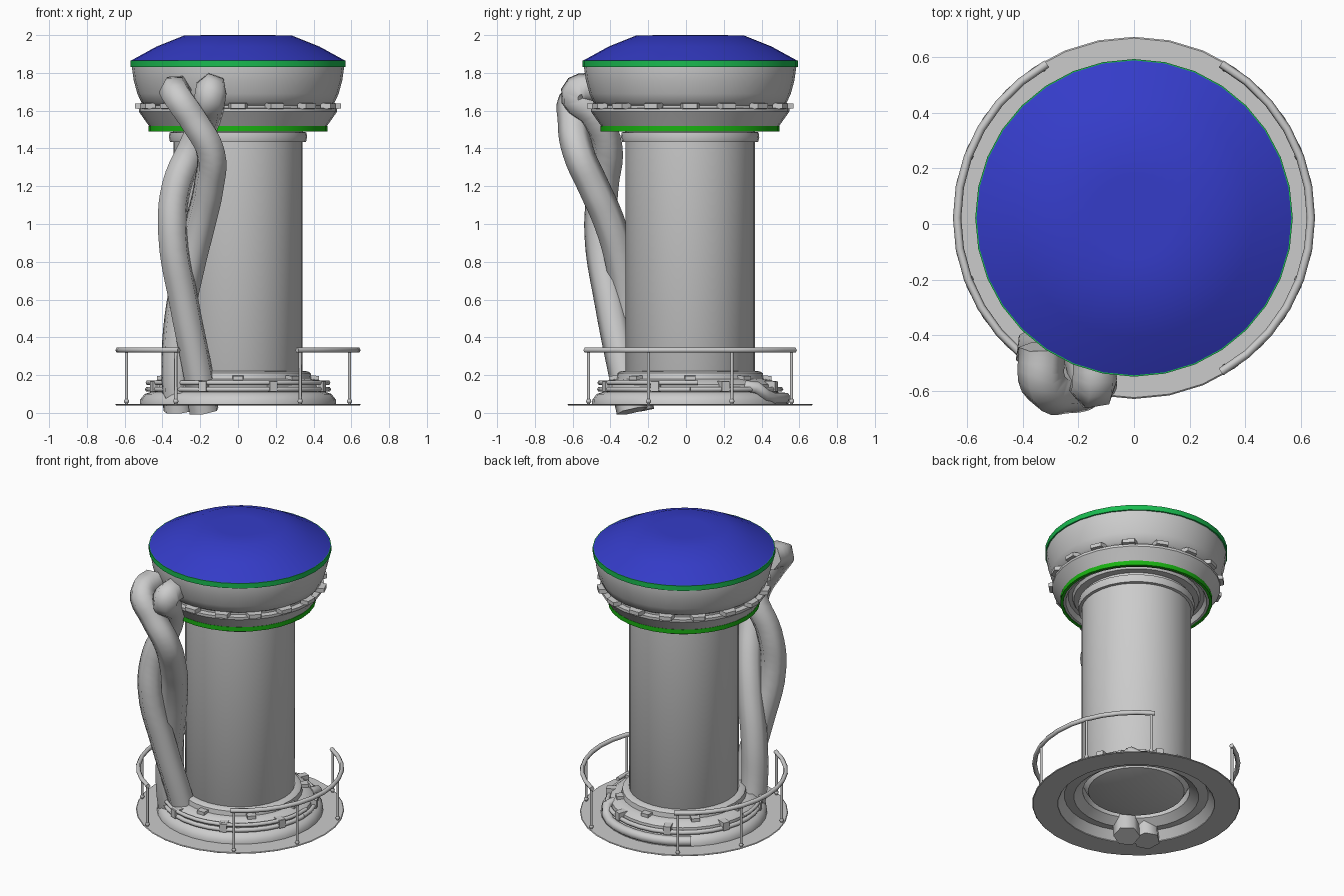
import bpy, bmesh, math
from mathutils import Matrix, Vector

if "Cube" in bpy.data.objects:
    bpy.data.objects.remove(bpy.data.objects["Cube"])

CY = 0.022      # y of the tower axis
SIDES = 32


def material(name, rgb):
    m = bpy.data.materials.new(name)
    m.diffuse_color = (*rgb, 1)
    m.use_nodes = True
    m.node_tree.nodes["Principled BSDF"].inputs["Base Color"].default_value = m.diffuse_color
    return m


BLUE = material("blue", (0.035, 0.045, 0.58))
TEAL = material("upper_green", (0.01, 0.5, 0.08))
GREEN = material("lower_green", (0.01, 0.45, 0.006))


def finish(name, bm, mat=None, angle=35):
    bmesh.ops.recalc_face_normals(bm, faces=bm.faces[:])
    me = bpy.data.meshes.new(name)
    bm.to_mesh(me)
    bm.free()
    ob = bpy.data.objects.new(name, me)
    bpy.context.collection.objects.link(ob)
    if mat:
        me.materials.append(mat)
    bpy.ops.object.select_all(action='DESELECT')
    ob.select_set(True)
    bpy.context.view_layer.objects.active = ob
    bpy.ops.object.shade_smooth_by_angle(angle=math.radians(angle))
    return ob


def lathe(name, profile, mat=None, closed=False, angle=35):
    """Revolve (radius, z) points around the tower axis."""
    bm = bmesh.new()
    vs = [bm.verts.new((r, CY, z)) for r, z in profile]
    es = [bm.edges.new(p) for p in zip(vs, vs[1:])]
    if closed:
        es.append(bm.edges.new((vs[-1], vs[0])))
    bmesh.ops.spin(bm, geom=vs + es, cent=(0, CY, 0), axis=(0, 0, 1),
                   angle=math.tau, steps=SIDES)
    bmesh.ops.remove_doubles(bm, verts=bm.verts[:], dist=1e-4)
    return finish(name, bm, mat, angle)


def tube(name, pts, radius, res=1, bezier=False):
    """Capped round tube along a path."""
    cu = bpy.data.curves.new(name, 'CURVE')
    cu.dimensions = '3D'
    cu.bevel_depth = radius
    cu.bevel_resolution = res
    cu.use_fill_caps = True
    cu.resolution_u = 5
    if bezier:
        sp = cu.splines.new('BEZIER')
        sp.bezier_points.add(len(pts) - 1)
        for b, p in zip(sp.bezier_points, pts):
            b.co = p
            b.handle_left_type = b.handle_right_type = 'AUTO'
    else:
        sp = cu.splines.new('POLY')
        sp.points.add(len(pts) - 1)
        for b, p in zip(sp.points, pts):
            b.co = (*p, 1)
    ob = bpy.data.objects.new(name, cu)
    bpy.context.collection.objects.link(ob)
    bpy.ops.object.select_all(action='DESELECT')
    ob.select_set(True)
    bpy.context.view_layer.objects.active = ob
    bpy.ops.object.convert(target='MESH')
    bpy.ops.object.shade_smooth_by_angle(angle=math.radians(65))
    return ob


def polar(r, deg, z):
    a = math.radians(deg)
    return Vector((r * math.cos(a), CY + r * math.sin(a), z))


def arc(r, a0, a1, z, n):
    return [polar(r, a0 + (a1 - a0) * i / n, z) for i in range(n + 1)]


def ring_of_blocks(name, r, z, size, angles, taper=0.75):
    """Small tapered blocks facing outward; size = radial, tangential, height."""
    bm = bmesh.new()
    for a in angles:
        m = (Matrix.Translation(polar(r, a, z)) @
             Matrix.Rotation(math.radians(a), 4, 'Z') @ Matrix.Diagonal((*size, 1)))
        vs = bmesh.ops.create_cube(bm, size=1)['verts']
        for v in vs:
            if v.co.x > 0:
                v.co.y *= taper
                v.co.z *= taper
        bmesh.ops.transform(bm, matrix=m, verts=vs)
    return finish(name, bm, None, 30)


# Head: dome, coloured bands, bowl and skirt
lathe("dome", [(0, 2.0), (0.15, 2.0), (0.285, 1.998), (0.43, 1.94), (0.567, 1.865)], BLUE)
lathe("upper_band", [(0.55, 1.866), (0.57, 1.866), (0.57, 1.832), (0.55, 1.828)], TEAL, True)
lathe("head_bowl", [(0.56, 1.85), (0.562, 1.83), (0.552, 1.76), (0.533, 1.69),
                    (0.51, 1.64), (0.49, 1.628), (0.49, 1.615), (0.525, 1.612),
                    (0.525, 1.595), (0.472, 1.52), (0.455, 1.495), (0.44, 1.495),
                    (0.425, 1.53), (0.40, 1.53), (0.39, 1.51), (0.34, 1.51)])
lathe("lower_band", [(0.455, 1.52), (0.474, 1.52), (0.474, 1.49), (0.455, 1.49)], GREEN, True)
ring_of_blocks("head_lugs", 0.52, 1.624, (0.052, 0.10, 0.034),
               [i * 22.5 for i in range(16)])

# Column and its top collar
lathe("column", [(0.342, 1.51), (0.342, 0.2), (0.30, 0.13), (0.17, 0.10), (0, 0.10)])
lathe("column_collar", [(0.335, 1.49), (0.362, 1.485), (0.366, 1.46), (0.36, 1.435),
                        (0.335, 1.432)], None, True)

# Base: plate, stepped ring, pipes and clips
lathe("base_plate", [(0.49, 0.048), (0.645, 0.048), (0.65, 0.044), (0.645, 0.04),
                     (0.49, 0.04)], None, True)
lathe("base_ring", [(0.52, 0.045), (0.518, 0.07), (0.495, 0.10), (0.465, 0.11),
                    (0.46, 0.15), (0.43, 0.175), (0.39, 0.18), (0.385, 0.21),
                    (0.37, 0.22), (0.335, 0.222), (0.335, 0.13), (0.39, 0.09),
                    (0.45, 0.10), (0.49, 0.045)], None, True)
tube("base_pipe", arc(0.478, 0, 360, 0.125, SIDES), 0.015)
tube("base_pipe_front", arc(0.478, -185, 5, 0.16, 20), 0.013)
ring_of_blocks("base_clips", 0.465, 0.14, (0.06, 0.05, 0.06),
               [22.5 + i * 45 for i in range(8)], 0.9)
ring_of_blocks("step_clips", 0.40, 0.185, (0.06, 0.06, 0.025),
               [i * 45 for i in range(8)], 0.9)
tube("back_cable", [polar(0.44, 42, 0.14), polar(0.49, 46, 0.135), polar(0.505, 52, 0.095)]
     + arc(0.503, 60, 130, 0.077, 8), 0.032, 2)

# Railings: two arcs with posts and ball feet
for name, mid in (("right", 0), ("left", 180)):
    tube(name + "_rail", arc(0.635, mid - 60.5, mid + 60.5, 0.332, 12), 0.015)
    for i, a in enumerate((-58.5, -20.5, 20.5, 58.5)):
        tube(f"{name}_post_{i}", [polar(0.63, mid + a, 0.045), polar(0.63, mid + a, 0.33)], 0.009)
        bm = bmesh.new()
        bmesh.ops.create_uvsphere(bm, u_segments=8, v_segments=6, radius=0.014,
                                  matrix=Matrix.Translation(polar(0.63, mid + a, 0.062)))
        finish(f"{name}_post_foot_{i}", bm, None, 60)

# Two hoses twisted around each other, from base to head
tube("hose_front", [(-0.18, -0.285, 0.01), (-0.21, -0.325, 0.2), (-0.285, -0.40, 0.58),
                    (-0.345, -0.455, 0.95), (-0.325, -0.44, 1.2), (-0.23, -0.42, 1.42),
                    (-0.165, -0.49, 1.58), (-0.145, -0.585, 1.69), (-0.14, -0.48, 1.72)],
     0.084, 1, True)
tube("hose_back", [(-0.315, -0.25, 0.01), (-0.325, -0.28, 0.2), (-0.31, -0.30, 0.5),
                   (-0.25, -0.345, 0.8), (-0.195, -0.41, 1.02), (-0.155, -0.49, 1.2),
                   (-0.145, -0.57, 1.38), (-0.23, -0.595, 1.54), (-0.325, -0.575, 1.68),
                   (-0.33, -0.44, 1.71)], 0.084, 1, True)
